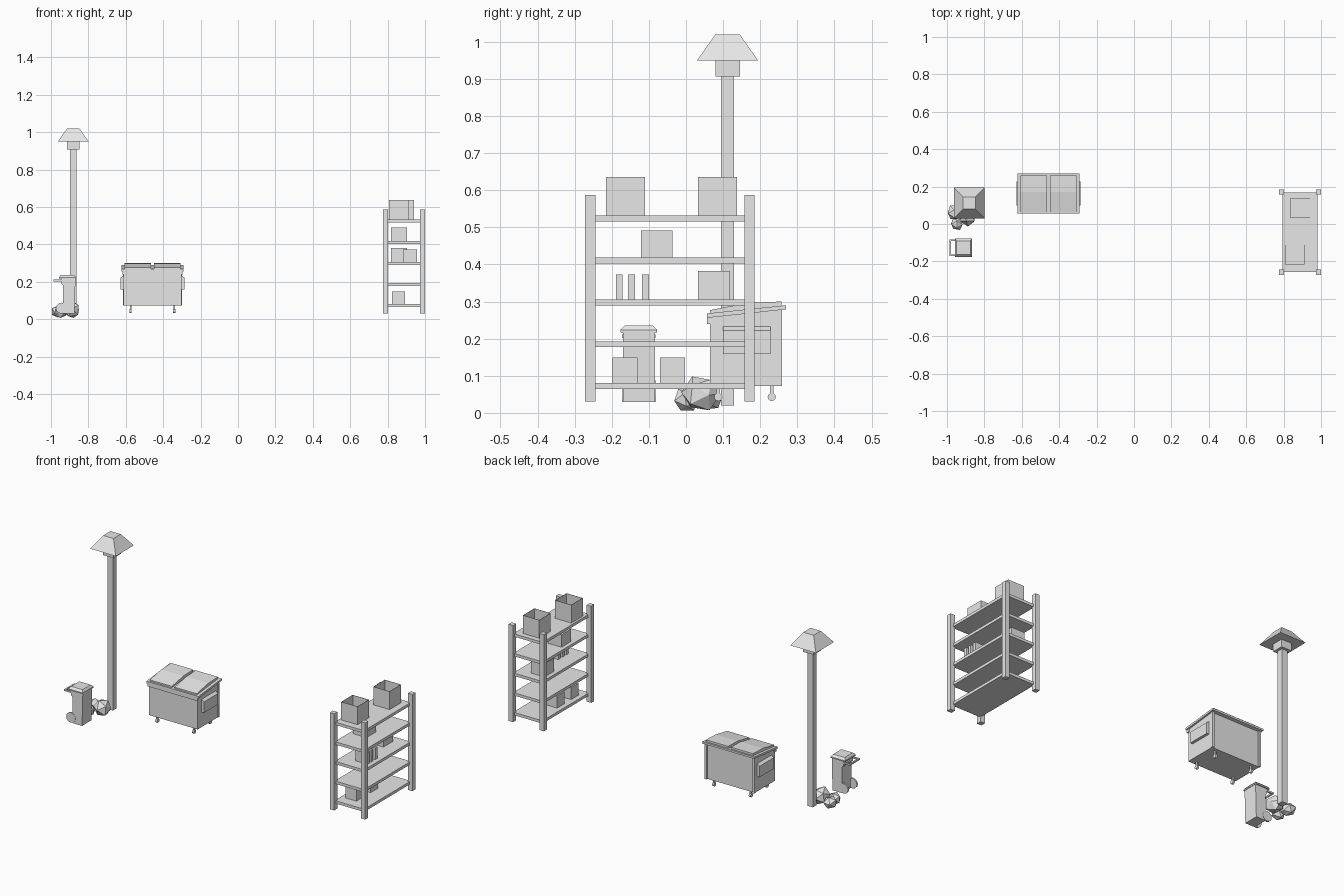
import bpy, bmesh, math, random
from mathutils import Vector, Matrix

if "Cube" in bpy.data.objects:
    bpy.data.objects.remove(bpy.data.objects["Cube"], do_unlink=True)

GREY = (0.8, 0.8, 0.8, 1)
grey = bpy.data.materials.new("plain_grey")
grey.use_nodes = True
grey.diffuse_color = GREY
grey.node_tree.nodes["Principled BSDF"].inputs["Base Color"].default_value = GREY


def finish(name, bm):
    bmesh.ops.recalc_face_normals(bm, faces=bm.faces)
    mesh = bpy.data.meshes.new(name)
    bm.to_mesh(mesh)
    bm.free()
    mesh.materials.append(grey)
    obj = bpy.data.objects.new(name, mesh)
    bpy.context.scene.collection.objects.link(obj)
    return obj


def frustum(name, x, y, z, top=(1, 1), open_top=False):
    """Box from (min, max) ranges whose top may be scaled about its middle."""
    bm = bmesh.new()
    bmesh.ops.create_cube(bm, size=1)
    mid = [(a + b) / 2 for a, b in (x, y, z)]
    size = [b - a for a, b in (x, y, z)]
    if open_top:
        bmesh.ops.delete(bm, geom=[f for f in bm.faces if f.calc_center_median().z > 0.4],
                         context="FACES")
    for v in bm.verts:
        sx, sy = top if v.co.z > 0 else (1, 1)
        v.co = (mid[0] + v.co.x * size[0] * sx, mid[1] + v.co.y * size[1] * sy,
                mid[2] + v.co.z * size[2])
    obj = finish(name, bm)
    if open_top:
        mod = obj.modifiers.new("wall", "SOLIDIFY")
        mod.thickness = 0.003
        mod.offset = -1
    return obj


def prism(name, profile, lo, hi, axis="x"):
    """Extrude a (side, height) profile along x or y."""
    bm = bmesh.new()
    place = (lambda t, p: (t, p[0], p[1])) if axis == "x" else (lambda t, p: (p[0], t, p[1]))
    face = bm.faces.new([bm.verts.new(place(lo, p)) for p in profile])
    new = bmesh.ops.extrude_face_region(bm, geom=[face])["geom"]
    shift = Vector((hi - lo, 0, 0) if axis == "x" else (0, hi - lo, 0))
    bmesh.ops.translate(bm, vec=shift, verts=[g for g in new if isinstance(g, bmesh.types.BMVert)])
    return finish(name, bm)


def wheel(name, centre, radius, width, axis="Y", sides=12):
    bm = bmesh.new()
    bmesh.ops.create_cone(bm, cap_ends=True, segments=sides, radius1=radius, radius2=radius,
                          depth=width)
    turn = Matrix.Rotation(math.pi / 2, 4, "X" if axis == "Y" else "Y")
    bmesh.ops.transform(bm, matrix=Matrix.Translation(centre) @ turn, verts=bm.verts)
    return finish(name, bm)


# Shelving unit: posts and boards
for x in (0.775, 0.972):
    for y in (-0.272, 0.157):
        frustum("shelf_post", (x, x + 0.028), (y, y + 0.028), (0.031, 0.587))
LEVELS = [0.08 + 0.113 * i for i in range(5)]
for z in LEVELS:
    frustum("shelf_board", (0.795, 0.982), (-0.256, 0.169), (z - 0.016, z))

# Open boxes on the top board
for x, y in ((0.808, -0.216), (0.838, 0.033)):
    frustum("open_box", (x, x + 0.104), (y, y + 0.105), (LEVELS[4], 0.636), open_top=True)

# Closed boxes and upright books on the lower boards
frustum("medium_box", (0.818, 0.903), (-0.121, -0.036), (LEVELS[3], 0.491))
frustum("medium_box", (0.818, 0.903), (0.033, 0.118), (LEVELS[2], 0.382))
for y in (-0.198, -0.07):
    frustum("small_box", (0.823, 0.893), (y, y + 0.067), (LEVELS[0], 0.149))
for y in (-0.189, -0.156, -0.118):
    frustum("book", (0.882, 0.957), (y, y + 0.018), (LEVELS[2], 0.373))


# Street lamp, square in section
def lamp_part(name, half, z, top=1):
    frustum(name, (-0.881 - half, -0.881 + half), (0.112 - half, 0.112 + half), z, (top, top))


lamp_part("lamp_pole", 0.0175, (0.02, 0.907))
lamp_part("lamp_collar", 0.033, (0.907, 0.95))
lamp_part("lamp_shade", 0.082, (0.95, 1.02), 0.4)

# Dumpster body, with a rear flange and a front lip
MID = -0.4575
prism("dumpster_body", [(0.065, 0.073), (0.25, 0.073), (0.25, 0.282), (0.065, 0.262)],
      -0.613, -0.302)
for x in (-0.616, -0.311):
    frustum("dumpster_rear_flange", (x, x + 0.012), (0.246, 0.259), (0.073, 0.28))
frustum("dumpster_front_lip", (-0.617, -0.298), (0.057, 0.075), (0.24, 0.258))

# Dumpster rim and the pair of bent lids
prism("dumpster_rim", [(0.057, 0.256), (0.27, 0.279), (0.27, 0.29), (0.057, 0.268)],
      -0.623, -0.292)
for x in (-0.607, -0.449):
    prism("dumpster_lid", [(0.065, 0.266), (0.258, 0.286), (0.258, 0.3), (0.17, 0.297),
                           (0.065, 0.277)], x, x + 0.141)

# Fork pockets and casters
for side in (-1, 1):
    def out(d):
        return MID + side * (0.155 + d)
    prism("fork_pocket", [(out(0), 0.159), (out(0.016), 0.159), (out(0.016), 0.222),
                          (out(0), 0.233)], 0.1, 0.228, "y")
    for y in (0.087, 0.231):
        x = MID + side * 0.117
        frustum("caster_stem", (x - 0.004, x + 0.004), (y - 0.005, y + 0.005), (0.046, 0.075))
        wheel("caster_wheel", (x, y, 0.043), 0.011, 0.012, "X")

# Wheeled bin, backing on to -x
Y = -0.127
prism("bin_body", [(-0.935, 0.03), (-0.874, 0.03), (-0.869, 0.219), (-0.945, 0.219),
                   (-0.945, 0.19), (-0.935, 0.18)], Y - 0.043, Y + 0.043, "y")
frustum("bin_lid_rim", (-0.957, -0.866), (Y - 0.049, Y + 0.049), (0.217, 0.224))
frustum("bin_lid", (-0.957, -0.866), (Y - 0.049, Y + 0.049), (0.224, 0.236), (0.8, 0.76))
frustum("bin_handle", (-0.987, -0.979), (Y - 0.045, Y + 0.045), (0.202, 0.211))
for side in (-1, 1):
    y = Y + side * 0.041
    frustum("bin_handle_arm", (-0.984, -0.94), (y - 0.004, y + 0.004), (0.202, 0.211))
    wheel("bin_wheel", (-0.945, Y + side * 0.04, 0.059), 0.029, 0.009)

# Heap of faceted rubbish bags
random.seed(4)
for centre, size in (((-0.962, 0.06, 0.04), (0.038, 0.042, 0.036)),
                     ((-0.948, 0.0, 0.036), (0.034, 0.034, 0.034)),
                     ((-0.888, 0.04, 0.053), (0.045, 0.054, 0.047))):
    bm = bmesh.new()
    bmesh.ops.create_icosphere(bm, subdivisions=1, radius=1)
    spin = Matrix.Rotation(random.uniform(0, 3), 3, "X") @ Matrix.Rotation(random.uniform(0, 3), 3, "Z")
    for v in bm.verts:
        p = spin @ v.co * random.uniform(0.9, 1.1)
        v.co = [c + s * a for c, s, a in zip(centre, size, p)]
    finish("rubbish_bag", bm)
